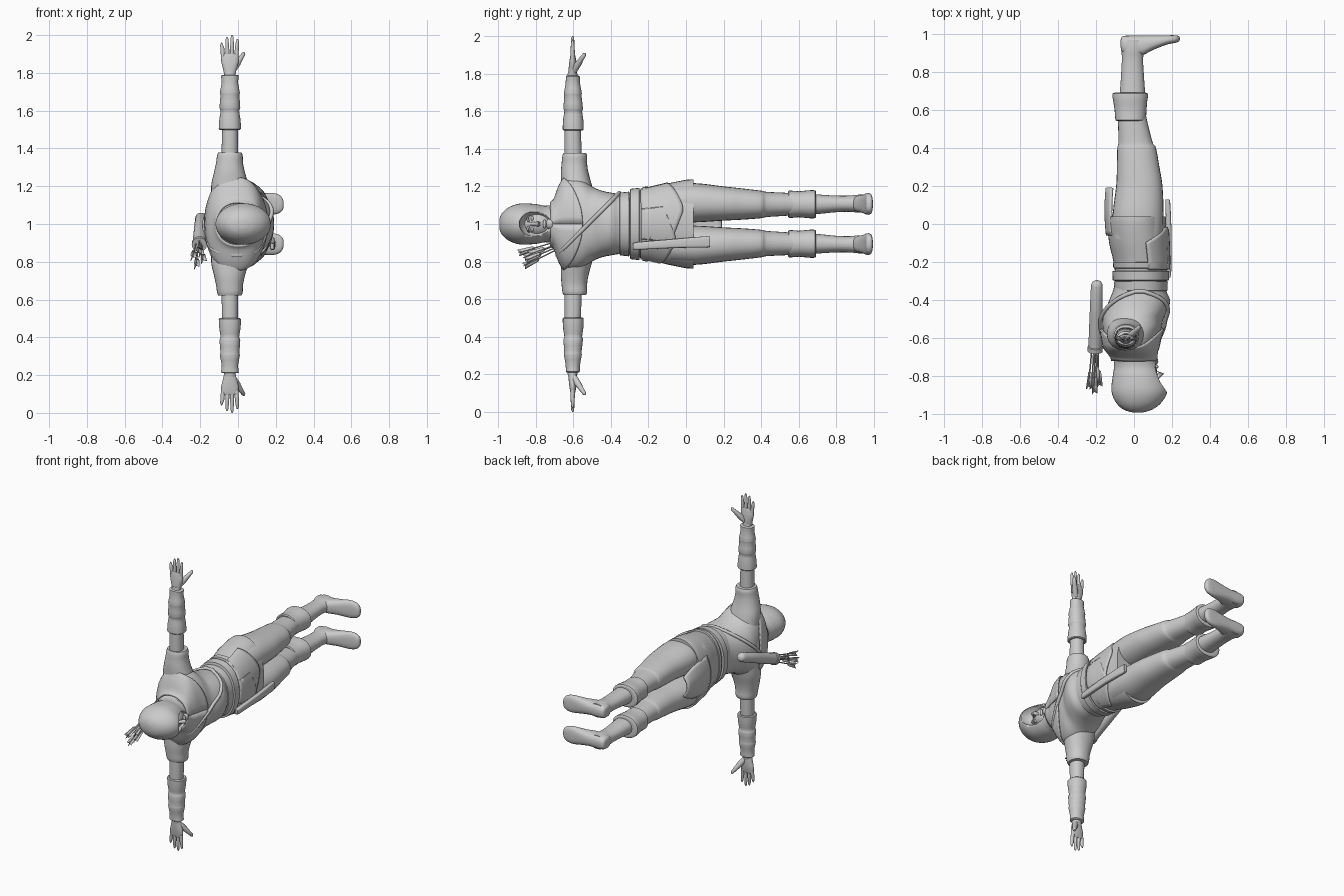
import bpy, bmesh, math
from mathutils import Vector


def finish(name, bm, angle=40):
    bmesh.ops.recalc_face_normals(bm, faces=bm.faces)
    me = bpy.data.meshes.new(name)
    bm.to_mesh(me)
    bm.free()
    ob = bpy.data.objects.new(name, me)
    bpy.context.collection.objects.link(ob)
    bpy.ops.object.select_all(action='DESELECT')
    ob.select_set(True)
    bpy.context.view_layer.objects.active = ob
    bpy.ops.object.shade_smooth_by_angle(angle=math.radians(angle))
    return ob


def skin(name, loops):
    bm = bmesh.new()
    vs = [[bm.verts.new(p) for p in lp] for lp in loops]
    n = len(vs[0])
    for a, b in zip(vs, vs[1:]):
        for i in range(n):
            bm.faces.new((a[i], a[(i + 1) % n], b[(i + 1) % n], b[i]))
    bm.faces.new(vs[0])
    bm.faces.new(vs[-1])
    return finish(name, bm)


def refine(rings, k=4):
    # Catmull-Rom through the given cross-sections
    R = [rings[0]] + list(rings) + [rings[-1]]
    out = []
    for a, b, c, d in zip(R, R[1:], R[2:], R[3:]):
        for j in range(k):
            t = j / k
            out.append([.5 * (2 * q + (r - p) * t + (2 * p - 5 * q + 4 * r - s) * t * t
                              + (3 * q - p - 3 * r + s) * t ** 3) for p, q, r, s in zip(a, b, c, d)])
    return out + [list(rings[-1])]


def loft(name, rings, axis='y', side=1, k=4, n=28, p=2.2):
    # ring = position on axis, two centre offsets, two radii; z is measured from z = 1
    loops = []
    for t, c1, c2, r1, r2 in (refine(rings, k) if k > 1 else rings):
        lp = []
        for i in range(n):
            a = 2 * math.pi * i / n
            ca, sa = math.cos(a), math.sin(a)
            u = c1 + r1 * math.copysign(abs(ca) ** (2 / p), ca)
            v = c2 + r2 * math.copysign(abs(sa) ** (2 / p), sa)
            x, y, z = {'y': (u, t, v), 'z': (u, v, t), 'x': (t, u, v)}[axis]
            lp.append((x, y, 1 + side * z))
        loops.append(lp)
    return skin(name, loops)


def tube(name, pts, radii, n=10):
    pts = [Vector(p) for p in pts]
    q = (pts[-1] - pts[0]).to_track_quat('Z', 'Y')
    return skin(name, [[p + q @ Vector((r * math.cos(2 * math.pi * i / n), r * math.sin(2 * math.pi * i / n), 0))
                        for i in range(n)] for p, r in zip(pts, radii)])


def patch(name, fn, nu=12, nv=10, thick=.012):
    bm = bmesh.new()
    g = [[bm.verts.new(fn(i / nu, j / nv)) for j in range(nv + 1)] for i in range(nu + 1)]
    for i in range(nu):
        for j in range(nv):
            bm.faces.new((g[i][j], g[i + 1][j], g[i + 1][j + 1], g[i][j + 1]))
    ob = finish(name, bm)
    m = ob.modifiers.new('thickness', 'SOLIDIFY')
    m.thickness, m.offset = thick, 0
    return ob


def ball(name, c, r, seg=24):
    bm = bmesh.new()
    bmesh.ops.create_uvsphere(bm, u_segments=seg, v_segments=seg // 2, radius=1)
    for v in bm.verts:
        v.co = Vector([c[i] + v.co[i] * r[i] for i in range(3)])
    return finish(name, bm, 60)


# torso and skirted tunic
TORSO = [(-.74, 0, 0, .10, .085), (-.70, 0, 0, .11, .12), (-.675, -.01, 0, .12, .19), (-.65, -.015, 0, .135, .235),
         (-.6, -.015, 0, .145, .25), (-.55, -.01, 0, .155, .235), (-.5, -.005, 0, .16, .2), (-.45, .015, 0, .165, .178),
         (-.4, .03, 0, .16, .167), (-.35, .03, 0, .14, .16), (-.28, .038, 0, .13, .163)]
SKIRT = [(-.32, .038, 0, .13, .162), (-.2, .035, 0, .143, .19), (-.1, .022, 0, .153, .215),
         (0, .014, 0, .155, .235), (.04, .014, 0, .155, .237)]
loft('torso', TORSO, n=40)
loft('tunic_skirt', SKIRT, n=40)
for i, (y0, y1, o) in enumerate([(-.355, -.30, .012), (-.30, -.245, .02), (-.235, -.20, .017)]):
    w = .012 * i
    loft(f'waist_sash_{i}', [(y0, .036, 0, .128 + w / 2, .155 + w), (y0 + .004, .036, 0, .128 + o, .155 + o + w),
                             (y1 - .004, .036, 0, .13 + o, .16 + o + w), (y1, .036, 0, .13, .16 + w)], k=1, n=40)


def at(table, y):
    for a, b in zip(table, table[1:]):
        if y <= b[0]:
            t = max(0, (y - a[0]) / (b[0] - a[0]))
            return [p + (q - p) * t for p, q in zip(a, b)]
    return table[-1]


# layered tunic panels wrapping the hips and the hanging back flap
def hip_panel(u, v, side, reach):
    y = -.24 + v * (reach - .16 * abs(u - .45))
    _, cx, _, rx, rz = at(SKIRT, y)
    a = side * math.radians(-25 + 100 * u)
    return cx + (rx + .008) * math.cos(a), y, 1 + (rz + .008) * math.sin(a)


patch('hip_panel_left', lambda u, v: hip_panel(u, v, 1, .23))
patch('hip_panel_right', lambda u, v: hip_panel(u, v, -1, .19))
patch('back_flap', lambda u, v: (-.142 + .03 * (2 * u - 1) ** 2 - .008 * math.sin(v * 3), -.06 + .25 * v,
                                 1 + (2 * u - 1) * .12 * (1 - .45 * v ** 3)))

# hood with a face opening
hood = loft('hood', [(-.993, .02, 0, .025, .025), (-.978, .02, 0, .075, .058), (-.94, .025, 0, .12, .09),
                     (-.88, .028, 0, .147, .109), (-.8, .02, 0, .132, .106), (-.75, .012, 0, .117, .097),
                     (-.69, 0, 0, .11, .105)], n=36, p=2)
cutter = ball('face_opening', (.17, -.795, 1), (.10, .092, .073), 32)
mod = hood.modifiers.new('opening', 'BOOLEAN')
mod.object, mod.operation, mod.solver = cutter, 'DIFFERENCE', 'EXACT'
bpy.context.view_layer.objects.active = hood
bpy.ops.object.modifier_apply(modifier=mod.name)
bpy.data.objects.remove(cutter)
# face
ball('face', (.035, -.79, 1), (.088, .10, .075))
tube('nose', [(.11, -.83, 1), (.132, -.80, 1), (.145, -.785, 1), (.118, -.775, 1)], [.008, .012, .014, .008])
ball('lips', (.119, -.752, 1), (.01, .009, .024), 12)
ball('chin', (.098, -.722, 1), (.03, .026, .03), 16)
for s in (-1, 1):
    ball('eye', (.11, -.818, 1 + s * .028), (.012, .008, .014), 12)
    tube('eyebrow', [(.113, -.838, 1 + s * .012), (.115, -.842, 1 + s * .03), (.1, -.834, 1 + s * .05)],
         [.006, .007, .003], 8)


# shoulder capelet with a hem rising toward the arms
def capelet(u, v):
    a = 2 * math.pi * u
    ys = -.72 + v * (.17 - .10 * math.sin(a) ** 2)
    _, cx, _, rx, rz = at(TORSO, ys)
    return (cx + (rx + .010) * math.copysign(abs(math.cos(a)) ** .91, math.cos(a)), ys,
            1 + (rz + .010) * math.copysign(abs(math.sin(a)) ** .91, math.sin(a)))


patch('shoulder_capelet', capelet, 48, 10, .01)

for s, tag in ((1, 'left'), (-1, 'right')):
    # sleeve, arm and bracer
    loft('sleeve_' + tag, [(.10, -.03, -.57, .11, .095), (.2, -.042, -.582, .10, .083), (.27, -.045, -.592, .083, .074),
                           (.32, -.045, -.594, .072, .068), (.36, -.043, -.592, .068, .066),
                           (.378, -.043, -.592, .062, .060)], 'z', s)
    loft('arm_' + tag, [(.3, -.043, -.6, .044, .046), (.5, -.043, -.602, .042, .043), (.7, -.043, -.603, .036, .036),
                        (.81, -.043, -.604, .028, .024)], 'z', s)
    loft('bracer_' + tag, [(.5, -.043, -.6, .045, .045), (.503, -.043, -.6, .059, .056), (.56, -.043, -.6, .055, .053),
                           (.6, -.043, -.6, .049, .047), (.615, -.043, -.6, .055, .052), (.68, -.043, -.602, .05, .046),
                           (.695, -.043, -.602, .053, .048), (.75, -.043, -.602, .043, .038),
                           (.785, -.043, -.602, .047, .037), (.79, -.043, -.602, .03, .027)], 'z', s, 2)
    # hand
    loft('palm_' + tag, [(.78, -.043, -.604, .028, .022), (.82, -.043, -.603, .036, .022), (.86, -.043, -.602, .046, .019),
                         (.895, -.044, -.602, .045, .013), (.905, -.044, -.602, .04, .009)], 'z', s)
    for x0, x1, top in ((-.079, -.087, .96), (-.056, -.058, .99), (-.032, -.031, 1), (-.009, -.003, .98)):
        tube('finger_' + tag, [(x0, -.602, 1 + s * .885), (x0 * .5 + x1 * .5, -.603, 1 + s * .93),
                               (x1, -.603, 1 + s * (top - .012)), (x1, -.602, 1 + s * top)], [.012, .011, .008, .003])
    tube('thumb_' + tag, [(-.03, -.60, 1 + s * .81), (-.004, -.575, 1 + s * .85), (.016, -.555, 1 + s * .88),
                          (.030, -.54, 1 + s * .902), (.033, -.537, 1 + s * .908)], [.018, .018, .013, .01, .004])
    # trousers, boot, cuff and foot
    loft('trouser_leg_' + tag, [(-.08, .02, .11, .13, .10), (.05, .022, .113, .134, .104), (.2, .028, .109, .122, .091),
                                (.3, .022, .106, .112, .083), (.4, .014, .104, .102, .073), (.43, .008, .104, .09, .067),
                                (.55, -.008, .105, .076, .06), (.6, -.01, .105, .07, .055)], 'y', s)
    loft('boot_cuff_' + tag, [(.545, -.018, .105, .07, .058), (.548, -.018, .105, .08, .073), (.6, -.018, .105, .084, .069),
                              (.65, -.02, .105, .09, .074), (.687, -.02, .105, .094, .074),
                              (.692, -.02, .105, .07, .06)], 'y', s, 2)
    loft('boot_shaft_' + tag, [(.6, -.01, .105, .075, .06), (.7, -.008, .105, .066, .052), (.8, -.008, .107, .059, .044),
                               (.87, -.008, .108, .056, .043), (.92, -.006, .108, .06, .048),
                               (.97, -.004, .108, .06, .046)], 'y', s)
    loft('boot_foot_' + tag, [(-.07, .95, .107, .02, .02), (-.06, .945, .107, .044, .038), (-.02, .942, .107, .05, .046),
                              (.04, .94, .107, .052, .046), (.1, .955, .107, .038, .05), (.17, .969, .107, .025, .058),
                              (.215, .974, .106, .02, .05), (.235, .975, .104, .015, .032),
                              (.242, .976, .103, .006, .012)], 'x', s, p=2.6)

# belt sheath on the front
loft('sheath', [(-.275, .18, -.118, .008, .014), (-.26, .182, -.117, .014, .02), (-.05, .184, -.103, .014, .024),
                (.11, .178, -.095, .013, .03), (.128, .178, -.094, .008, .024)], k=2, n=20, p=3.5)

# chest strap following the torso
pts = []
for f, zs in ((1, range(21)), (-1, range(20, -1, -1))):
    for i in zs:
        z = -.165 + .33 * i / 20
        y = -.52 + z
        _, cx, _, rx, rz = at(TORSO, y)
        x = cx + f * (rx + .012) * math.sqrt(max(0.02, 1 - min(1, abs(z) / rz) ** 2.2))
        pts.append((x, y, 1 + z))
cu = bpy.data.curves.new('chest_strap', 'CURVE')
cu.dimensions, cu.bevel_depth, cu.bevel_resolution = '3D', .011, 2
sp = cu.splines.new('POLY')
sp.points.add(len(pts) - 1)
for q, p in zip(sp.points, pts):
    q.co = (*p, 1)
sp.use_cyclic_u = True
bpy.context.collection.objects.link(bpy.data.objects.new('chest_strap', cu))

# quiver and arrows on the back
A, B = Vector((-.195, -.30, 1.04)), Vector((-.205, -.67, .89))
tube('quiver', [A.lerp(B, t) for t in (0, .02, .06, .5, .93, .94, 1)], [.012, .024, .031, .034, .036, .04, .04], 20)
d = (B - A).normalized()
for dx, dz, ln in ((-.03, .01, .20), (.0, .045, .23), (.025, -.01, .19), (-.012, -.035, .20), (.012, .015, .17)):
    base = B + Vector((dx * .5, 0, dz * .4)) - d * .05
    tip = B + d * ln + Vector((dx, 0, dz))
    tube('arrow_shaft', [base, tip], [.004, .004], 6)
    e = (tip - base).normalized()
    for j in range(3):
        w = (e.to_track_quat('Z', 'Y') @ Vector((math.cos(j * 2.094), math.sin(j * 2.094), 0))) * .02
        patch('arrow_fletching', lambda u, v: tip + e * (.01 * v - .085 * u) + w * v * (1 - .35 * u), 2, 1, .003)
